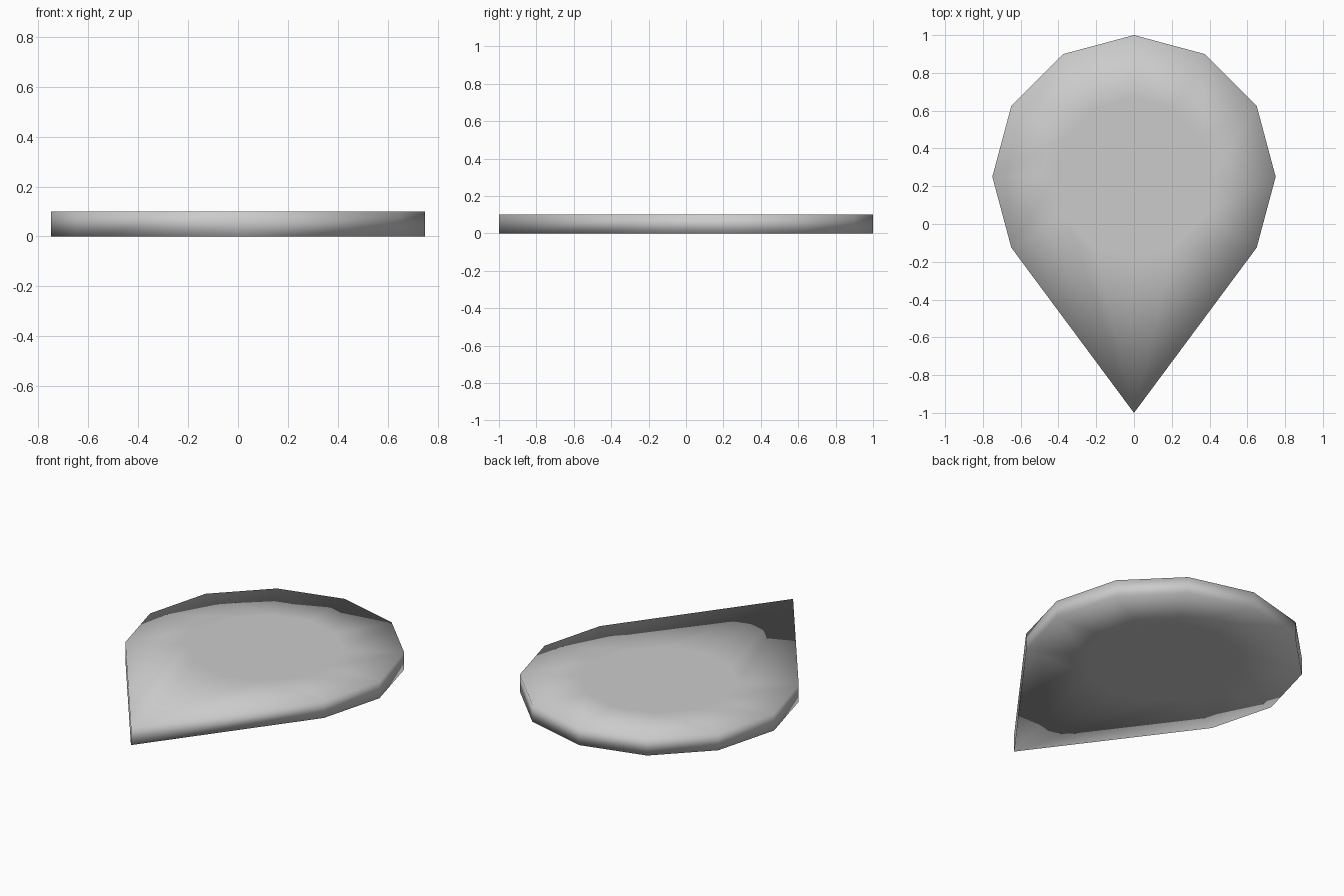
import bpy, bmesh
from math import sin, cos, radians

if "Cube" in bpy.data.objects:
    bpy.data.objects.remove(bpy.data.objects["Cube"])

CY, R_OUT, R_IN, H = 0.25, 0.75, 0.42, 0.1
angles = [-90 + 30 * i for i in range(12)]


def polar(r, deg):
    return (r * cos(radians(deg)), CY + r * sin(radians(deg)))


bm = bmesh.new()


# One flat side: teardrop rim around a round centre panel
def make_side(z):
    inner = [bm.verts.new((*polar(R_IN, a), z)) for a in angles]
    tip = bm.verts.new((0, -1, z))
    rim = [tip] + [bm.verts.new((*polar(R_OUT, a), z)) for a in angles[2:11]]
    # The two inner corners beside the point share the tip vertex
    mate = [tip, tip] + rim[1:] + [tip]
    bm.faces.new(inner)
    for i in range(12):
        j = (i + 1) % 12
        loop = [inner[i], mate[i], mate[j], inner[j]]
        bm.faces.new(list(dict.fromkeys(loop)))
    return rim


bottom = make_side(0)
top = make_side(H)

# Edge wall
for i in range(len(top)):
    j = (i + 1) % len(top)
    bm.faces.new([bottom[i], bottom[j], top[j], top[i]])

bmesh.ops.recalc_face_normals(bm, faces=bm.faces)
for f in bm.faces:
    f.smooth = True

mesh = bpy.data.meshes.new("teardrop_plate")
bm.to_mesh(mesh)
bm.free()
plate = bpy.data.objects.new("teardrop_plate", mesh)
bpy.context.collection.objects.link(plate)
